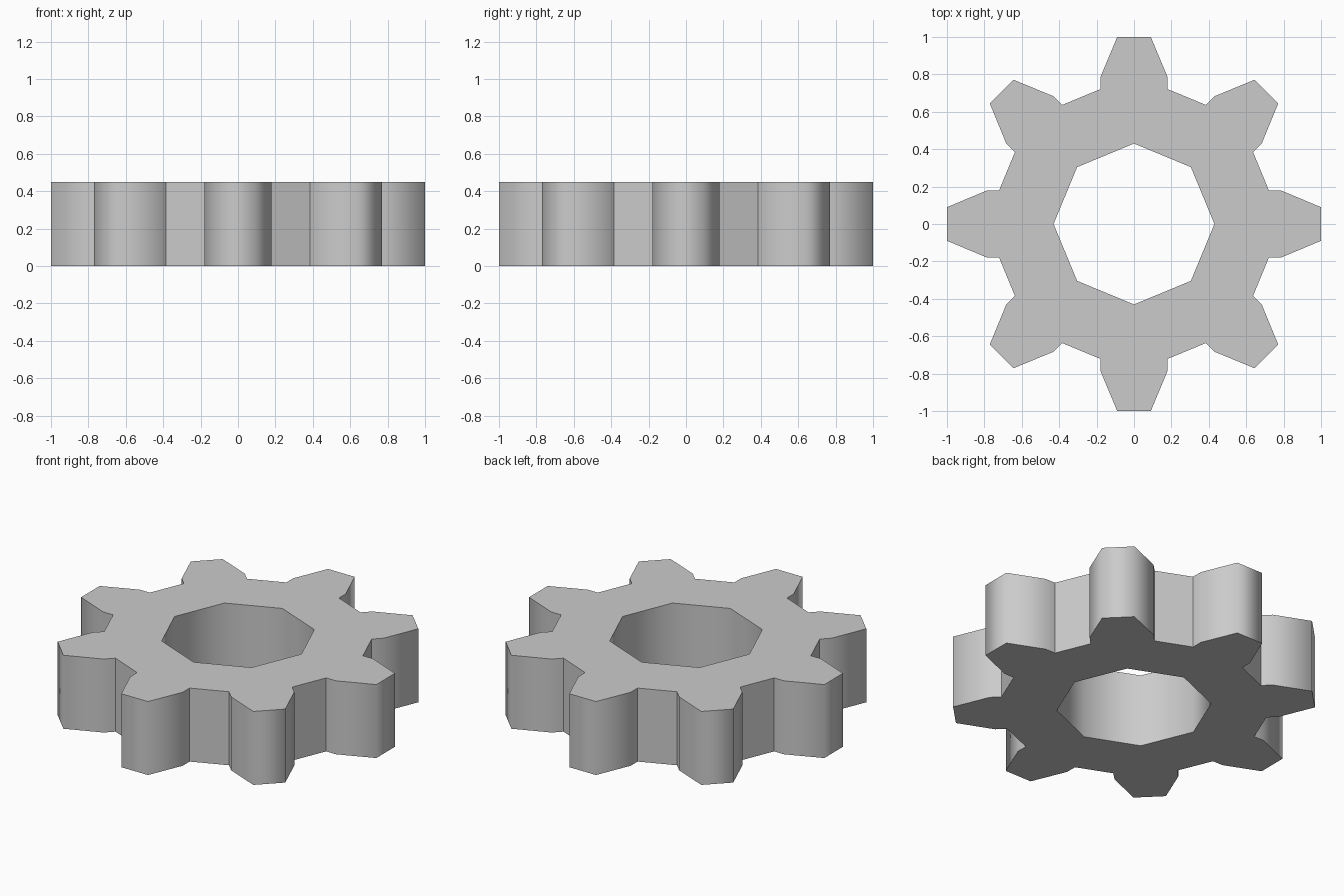
import bpy, bmesh
from math import sin, cos, pi
from mathutils import Vector

if "Cube" in bpy.data.objects:
    bpy.data.objects.remove(bpy.data.objects["Cube"])

TEETH, HEIGHT, HOLE_R = 8, 0.45, 0.43
# One tooth, pointing along +x: root, shoulder, tip, then mirrored
HALF = [(0.722, -0.178), (0.789, -0.178), (1.0, -0.09)]
TOOTH = HALF + [(x, -y) for x, y in reversed(HALF)]

bm = bmesh.new()


def ring_vert(x, y, a):
    return bm.verts.new((x * cos(a) - y * sin(a), x * sin(a) + y * cos(a), 0))


# Flat gear outline: tooth sectors and the valley between each pair
teeth, hole = [], []
for k in range(TEETH):
    a = 2 * pi * k / TEETH
    teeth.append([ring_vert(x, y, a) for x, y in TOOTH])
    hole.append(ring_vert(HOLE_R, 0, a))
for k in range(TEETH):
    n = (k + 1) % TEETH
    bm.faces.new(teeth[k] + [hole[k]])
    bm.faces.new((teeth[k][-1], teeth[n][0], hole[n], hole[k]))

# Raise to full thickness, keeping the bottom cap
ext = bmesh.ops.extrude_face_region(bm, geom=bm.faces[:], use_keep_orig=True)
bmesh.ops.translate(bm, vec=Vector((0, 0, HEIGHT)),
                    verts=[g for g in ext["geom"] if isinstance(g, bmesh.types.BMVert)])
bmesh.ops.recalc_face_normals(bm, faces=bm.faces[:])

# Smooth walls, with sharp cap rims and sharp tooth roots
for f in bm.faces:
    f.smooth = abs(f.normal.z) < 0.5
root_r = Vector(HALF[0]).length
for e in bm.edges:
    p, q = e.verts[0].co, e.verts[1].co
    vertical = abs(p.z - q.z) > 0.1
    at_root = abs(p.xy.length - root_r) < 0.01
    e.smooth = vertical and not at_root

mesh = bpy.data.meshes.new("gear_wheel")
bm.to_mesh(mesh)
bm.free()
gear = bpy.data.objects.new("gear_wheel", mesh)
bpy.context.collection.objects.link(gear)
